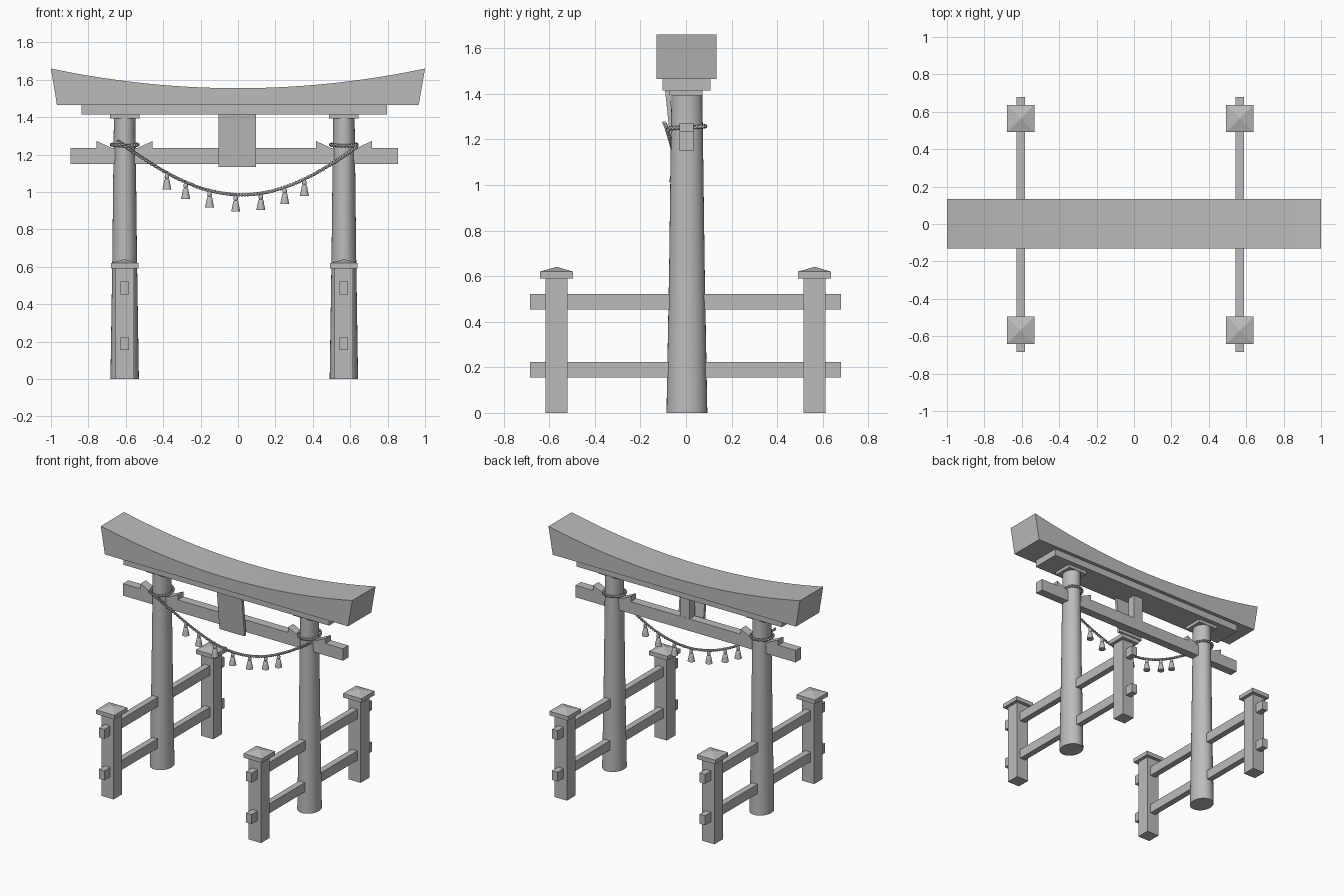
import bpy, bmesh, math
from mathutils import Vector, Matrix

cube = bpy.data.objects.get("Cube")
if cube:
    bpy.data.objects.remove(cube, do_unlink=True)

grey = bpy.data.materials.new("plain_grey")
grey.use_nodes = True
COLOR = (0.5, 0.5, 0.5, 1)
grey.diffuse_color = COLOR
grey.node_tree.nodes["Principled BSDF"].inputs["Base Color"].default_value = COLOR

CX, CY = -0.02, 0.002          # centre of the frame
PILLARS = {"right": CX - 0.586, "left": CX + 0.586}


def add(name, bm, smooth=False):
    bmesh.ops.recalc_face_normals(bm, faces=bm.faces)
    mesh = bpy.data.meshes.new(name)
    bm.to_mesh(mesh)
    bm.free()
    mesh.materials.append(grey)
    ob = bpy.data.objects.new(name, mesh)
    bpy.context.collection.objects.link(ob)
    if smooth:
        bpy.ops.object.select_all(action='DESELECT')
        ob.select_set(True)
        bpy.context.view_layer.objects.active = ob
        bpy.ops.object.shade_smooth_by_angle(angle=math.radians(35))
    return ob


def box(name, x, y, z, tilt=0):
    """Box from (low, high) ranges, optionally tilted about x."""
    bm = bmesh.new()
    bmesh.ops.create_cube(bm, size=1)
    size = [r[1] - r[0] for r in (x, y, z)]
    mid = Vector([(r[0] + r[1]) / 2 for r in (x, y, z)])
    bm.transform(Matrix.Translation(mid) @ Matrix.Rotation(tilt, 4, 'X') @ Matrix.Diagonal((*size, 1)))
    return add(name, bm)


def prism(name, profile, y0, y1, smooth=False):
    """Extrude an x-z outline along y."""
    bm = bmesh.new()
    face = bm.faces.new([bm.verts.new((x, y0, z)) for x, z in profile])
    out = bmesh.ops.extrude_face_region(bm, geom=[face])
    moved = [v for v in out["geom"] if isinstance(v, bmesh.types.BMVert)]
    bmesh.ops.translate(bm, verts=moved, vec=(0, y1 - y0, 0))
    return add(name, bm, smooth)


def lathe(name, profile, centre, sides, yscale=1.0):
    """Stack rings of (radius, z) around a vertical axis."""
    bm = bmesh.new()
    rings = []
    for r, z in profile:
        angles = [2 * math.pi * i / sides for i in range(sides)]
        rings.append([bm.verts.new((centre[0] + r * math.cos(a),
                                    centre[1] + r * yscale * math.sin(a),
                                    centre[2] + z)) for a in angles])
    for low, high in zip(rings, rings[1:]):
        for i in range(sides):
            j = (i + 1) % sides
            bm.faces.new((low[i], low[j], high[j], high[i]))
    bm.faces.new(rings[0])
    bm.faces.new(rings[-1])
    return add(name, bm, True)


def rope(name, path, turns, steps, closed=False):
    """Two strands twisted around a path function of t in 0..1."""
    curve = bpy.data.curves.new(name, 'CURVE')
    curve.dimensions = '3D'
    curve.bevel_depth = 0.0055
    curve.bevel_resolution = 1
    curve.use_fill_caps = True
    for strand in range(2):
        spline = curve.splines.new('POLY')
        count = steps if closed else steps + 1
        spline.points.add(count - 1)
        spline.use_cyclic_u = closed
        for i in range(count):
            t = i / steps
            tangent = (path(t + 0.001) - path(t - 0.001)).normalized()
            side = tangent.cross(Vector((0, 0, 1))).normalized()
            up = side.cross(tangent)
            a = 2 * math.pi * turns * t + math.pi * strand
            p = path(t) + 0.0045 * (side * math.cos(a) + up * math.sin(a))
            spline.points[i].co = (*p, 1)
    curve.materials.append(grey)
    ob = bpy.data.objects.new(name, curve)
    bpy.context.collection.objects.link(ob)


# Curved top beam
STEPS = 24
top = [(-1 + 2 * i / STEPS) for i in range(STEPS + 1)]
outline = [(x, 1.555 + 0.105 * x * x) for x in top] + [(0.966, 1.465), (-0.968, 1.465)]
prism("curved_roof_beam", outline, CY - 0.132, CY + 0.132, True)

# Straight beams, centre strut and hanging plaque
box("upper_beam", (CX - 0.817, CX + 0.817), (CY - 0.105, CY + 0.105), (1.415, 1.466))
box("lower_beam", (CX - 0.875, CX + 0.875), (CY - 0.031, CY + 0.031), (1.15, 1.236))
box("centre_strut", (CX - 0.03, CX + 0.045), (CY - 0.03, CY + 0.03), (1.23, 1.42))
box("plaque", (-0.104, 0.095), (-0.077, -0.057), (1.135, 1.415), math.radians(6))

for side, px in PILLARS.items():
    # Tapered pillar with cap plate
    lathe(side + "_pillar", [(0.076, 0), (0.066, 0.65), (0.0575, 1.4)], (px, CY + 0.002, 0), 32, 1.18)
    box(side + "_pillar_cap", (px - 0.079, px + 0.079), (CY - 0.071, CY + 0.071), (1.392, 1.416))

    # Wedges on the lower beam
    for s, label in ((-1, "right"), (1, "left")):
        wedge = [(px + s * 0.05, 1.225), (px + s * 0.15, 1.225), (px + s * 0.15, 1.273), (px + s * 0.05, 1.225)]
        wedge = wedge[:3] + [(px + s * 0.07, 1.236)]
        prism(f"{side}_pillar_{label}_wedge", wedge, CY - 0.031, CY + 0.031)

    # Rope ring tied around the pillar
    def ring(t, px=px):
        a = 2 * math.pi * t
        return Vector((px + 0.07 * math.cos(a), CY + 0.002 + 0.08 * math.sin(a), 1.253 + 0.005 * math.sin(a)))
    rope(side + "_rope_ring", ring, 12, 120, True)

    # Side rails
    for label, z in (("lower", 0.155), ("upper", 0.453)):
        box(f"{side}_{label}_rail", (px - 0.022, px + 0.022), (-0.684, 0.68), (z, z + 0.068))

    # Short posts with pyramid caps
    for label, y in (("front", -0.568), ("back", 0.564)):
        box(f"{side}_{label}_post", (px - 0.049, px + 0.049), (y - 0.049, y + 0.049), (0, 0.595))
        bm = bmesh.new()
        h = 0.073
        bmesh.ops.create_cube(bm, size=1, matrix=Matrix.Translation((px, y, 0.605))
                              @ Matrix.Diagonal((2 * h, 2 * h, 0.03, 1)))
        lid = max(bm.faces, key=lambda f: f.calc_center_median().z)
        peak = bmesh.ops.poke(bm, faces=[lid])["verts"][0]
        peak.co.z = 0.641
        add(f"{side}_{label}_post_cap", bm)


# Hanging rope
def hang(x):
    u = x - 0.02
    return Vector((x, -0.043 - 0.04 * (u / 0.62) ** 4, 0.985 + 0.78 * u ** 2 - 0.28 * u ** 4))


rope("hanging_rope", lambda t: hang(-0.645 + 1.285 * t), 40, 320)

# Tassels
TASSEL = [(0.004, 0), (0.011, -0.012), (0.012, -0.026), (0.009, -0.032),
          (0.014, -0.038), (0.018, -0.06), (0.024, -0.09)]
for i, x in enumerate((-0.38, -0.28, -0.152, -0.012, 0.122, 0.25, 0.355)):
    lathe(f"tassel_{i + 1}", TASSEL, hang(x), 12)
